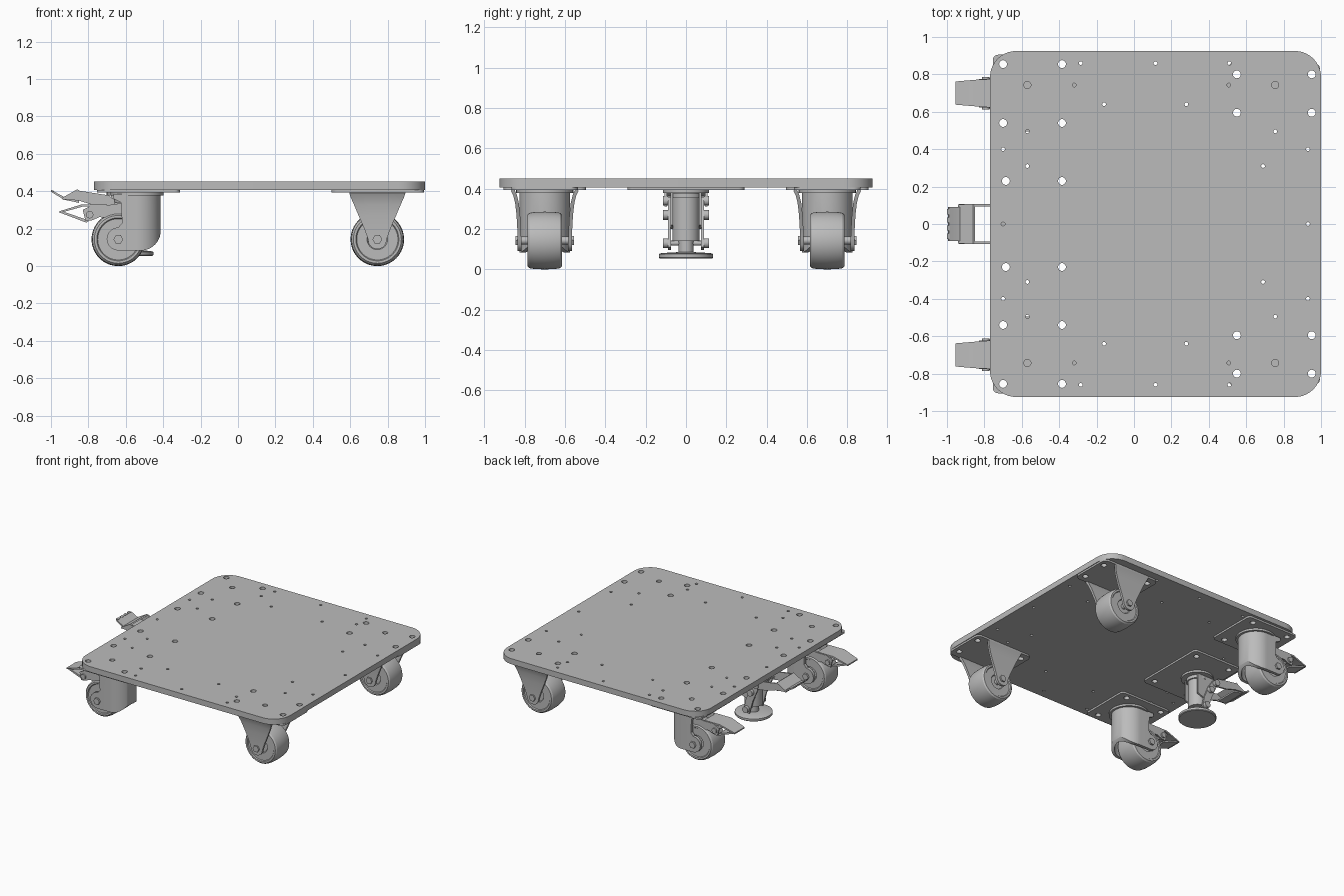
import bpy, bmesh
from math import sin, cos, pi, radians
from mathutils import Matrix, Vector

if "Cube" in bpy.data.objects:
    bpy.data.objects.remove(bpy.data.objects["Cube"])

grey = bpy.data.materials.new("plain_grey")
grey.use_nodes = True
grey.diffuse_color = (0.5, 0.5, 0.5, 1)
grey.node_tree.nodes["Principled BSDF"].inputs["Base Color"].default_value = (0.5, 0.5, 0.5, 1)


def add(name, mesh, loc=(0, 0, 0)):
    mesh.materials.clear()
    mesh.materials.append(grey)
    mesh.shade_smooth()
    mesh.set_sharp_from_angle(angle=radians(32))
    ob = bpy.data.objects.new(name, mesh)
    ob.location = loc
    bpy.context.collection.objects.link(ob)
    return ob


def finish(name, bm, loc=(0, 0, 0)):
    bmesh.ops.recalc_face_normals(bm, faces=bm.faces)
    mesh = bpy.data.meshes.new(name)
    bm.to_mesh(mesh)
    bm.free()
    return add(name, mesh, loc)


def bake(ob):
    """Apply modifiers or curve fill and return the resulting mesh object."""
    deps = bpy.context.evaluated_depsgraph_get()
    mesh = bpy.data.meshes.new_from_object(ob.evaluated_get(deps))
    name, loc = ob.name, ob.location.copy()
    bpy.data.objects.remove(ob)
    return add(name, mesh, loc)


def arc(cx, cy, r, a, b, n=10):
    return [(cx + r * cos(radians(a + (b - a) * i / n)),
             cy + r * sin(radians(a + (b - a) * i / n))) for i in range(n + 1)]


def rounded(x0, x1, y0, y1, r):
    return (arc(x1 - r, y1 - r, r, 0, 90) + arc(x0 + r, y1 - r, r, 90, 180)
            + arc(x0 + r, y0 + r, r, 180, 270) + arc(x1 - r, y0 + r, r, 270, 360))


def prism(name, outline, lo, hi, axis="y", loc=(0, 0, 0)):
    """Extrude an outline (x,z along y, or x,y along z)."""
    def put(p, d):
        return (p[0], d, p[1]) if axis == "y" else (p[0], p[1], d)
    bm = bmesh.new()
    face = bm.faces.new([bm.verts.new(put(p, lo)) for p in outline])
    new = bmesh.ops.extrude_face_region(bm, geom=[face])["geom"]
    shift = Vector(put((0, 0), hi - lo))
    bmesh.ops.translate(bm, vec=shift, verts=[v for v in new if isinstance(v, bmesh.types.BMVert)])
    return finish(name, bm, loc)


def lathe(name, profile, loc, axis="z", steps=48):
    """Spin (radius, height) points into a solid about the given axis."""
    bm = bmesh.new()
    vs = [bm.verts.new((r, 0, h)) for r, h in profile]
    es = [bm.edges.new(pair) for pair in zip(vs, vs[1:])]
    bmesh.ops.spin(bm, geom=vs + es, axis=(0, 0, 1), cent=(0, 0, 0), angle=2 * pi, steps=steps)
    bmesh.ops.remove_doubles(bm, verts=bm.verts, dist=1e-5)
    if axis == "y":
        bmesh.ops.rotate(bm, verts=bm.verts, matrix=Matrix.Rotation(pi / 2, 3, "X"))
    return finish(name, bm, loc)


def rod(name, r, half, loc, axis="z", steps=32):
    return lathe(name, [(0, -half), (r, -half), (r, half), (0, half)], loc, axis, steps)


def sheet(name, outline, holes, z0, z1):
    """Flat plate with round holes, made from a filled 2D curve."""
    cu = bpy.data.curves.new(name, "CURVE")
    cu.dimensions, cu.fill_mode, cu.extrude = "2D", "BOTH", (z1 - z0) / 2
    for loop in [outline] + [arc(x, y, r, 0, 360, 20)[:-1] for x, y, r in holes]:
        sp = cu.splines.new("POLY")
        sp.points.add(len(loop) - 1)
        for pt, (x, y) in zip(sp.points, loop):
            pt.co = (x, y, 0, 1)
        sp.use_cyclic_u = True
    ob = bpy.data.objects.new(name, cu)
    ob.location.z = (z0 + z1) / 2
    bpy.context.collection.objects.link(ob)
    return bake(ob)


# Deck with mounting holes, mirrored across y
mounts = [(x, y, .021) for xs, ys in (((-.7, -.385), (.54, .855)), ((.55, .95), (.595, .8)),
                                      ((-.685, -.385), (.23,))) for x in xs for y in ys]
small = [(-.285, .86), (.115, .86), (.51, .86), (-.32, .743), (.507, .743), (-.16, .64), (.28, .64),
         (-.57, .495), (.755, .495), (-.7, .4), (.93, .4), (-.57, .31), (.69, .31)]
pins = [(x, .743, .019) for x in (-.57, .755)]
half = mounts + pins + [(x, y, .01) for x, y in small]
middle = [(-.7, 0, .01), (.93, 0, .01)]


def mirrored(hs):
    return hs + [(x, -y, r) for x, y, r in hs]


sheet("deck", rounded(-.77, 1, -.925, .925, .14), mirrored(half) + middle, .407, .451)


def mount_plate(name, x0, x1, y0, y1, r):
    hs = [h for h in mirrored(mounts) if x0 < h[0] < x1 and y0 < h[1] < y1]
    sheet(name, rounded(x0, x1, y0, y1, r), hs, .393, .407)


def wheel(name, x, y):
    side = [(0, .07), (.05, .07), (.055, .078), (.11, .078), (.115, .085), (.128, .085),
            (.137, .075), (.141, .05), (.143, 0)]
    lathe(name, side + [(r, -h) for r, h in side[-2::-1]], (x, y, .143), "y", 64)


# Fixed casters
def fixed_leg(name, x, y, s):
    bm = bmesh.new()
    rows = [(.16, .395, .15), (.148, .37, .142), (.138, .33, .125), (.131, .27, .1), (.127, .2, .07),
            (.125, .15, .052), (.125, .12, .046), (.125, .1, .03), (.125, .092, .012)]
    vs = [[bm.verts.new((w * k, s * d, z)) for k in (-1, -.4, .4, 1)] for d, z, w in rows]
    for a, b in zip(vs, vs[1:]):
        for i in range(3):
            bm.faces.new((a[i], a[i + 1], b[i + 1], b[i]))
    ob = finish(name, bm, (x, y, 0))
    mod = ob.modifiers.new("thickness", "SOLIDIFY")
    mod.thickness, mod.offset = .018, 0
    bake(ob)


for tag, y in (("left", .7), ("right", -.7)):
    x = .745
    mount_plate("fixed_plate_" + tag, .5, 1 - .005, y - .165, y + .165, .04)
    for s in (1, -1):
        fixed_leg("fixed_leg_" + tag, x, y, s)
        rod("fixed_axle_nut", .026, .008, (x, y + s * .138, .143), "y", 6)
    wheel("fixed_wheel_" + tag, x, y)
    rod("fixed_axle_" + tag, .02, .14, (x, y, .143), "y")

# Swivel casters with brake pedals
fork_side = ([(-.125, .385), (-.125, .36), (-.085, .34), (-.08, .23)]
             + arc(-.1, .145, .062, 90, 270) + arc(.02, .19, .107, 270, 360) + [(.126, .385)])
for tag, y in (("left", .7), ("right", -.7)):
    x = -.54
    mount_plate("swivel_plate_" + tag, -.755, -.31, y - .205, y + .205, .03)
    rod("swivel_bearing_" + tag, .142, .009, (x, y, .387))
    rod("swivel_crown_" + tag, .123, .02, (x, y, .36), steps=48)
    # U-shaped housing trimmed to its side outline
    u_shape = ([(-.2, -.125)] + arc(0, 0, .125, -90, 90, 24) + [(-.2, .125), (-.2, .102)]
               + arc(0, 0, .102, 90, -90, 24) + [(-.2, -.102)])
    fork = prism("swivel_fork_" + tag, u_shape, .05, .4, "z", (x, y, 0))
    cutter = prism("fork_cutter", fork_side, -.2, .2, "y", (x, y, 0))
    cutter.hide_render = True
    mod = fork.modifiers.new("trim", "BOOLEAN")
    mod.operation, mod.object, mod.solver = "INTERSECT", cutter, "EXACT"
    bpy.context.view_layer.update()
    bake(fork)
    bpy.data.objects.remove(cutter)
    wheel("swivel_wheel_" + tag, -.64, y)
    rod("swivel_axle_" + tag, .018, .13, (-.64, y, .143), "y")
    for s in (1, -1):
        rod("swivel_axle_nut", .026, .008, (-.64, y + s * .132, .143), "y", 6)
        cheek = [(-.83, .3), (-.815, .24), (-.78, .245), (-.74, .262), (-.68, .255), (-.63, .2),
                 (-.6, .22), (-.6, .34), (-.7, .325), (-.78, .325)]
        prism("brake_cheek_" + tag, cheek, -.006, .006, "y", (0, y + s * .07, 0))
        rod("brake_pivot_cap", .02, .007, (-.793, y + s * .08, .275), "y", 16)
    rod("brake_pivot_" + tag, .012, .08, (-.793, y, .275), "y")
    pedal = [(-.955, .283), (-.83, .318), (-.7, .318), (-.7, .33), (-.835, .33), (-.955, .293)]
    ob = prism("brake_pedal_" + tag, pedal, -.072, .072, "y", (0, y, 0))
    for v in ob.data.vertices:
        if v.co.x < -.9:
            v.co.y *= .86
    prism("brake_release_" + tag, [(-.95, .285), (-.81, .232), (-.8, .24), (-.82, .252), (-.94, .293)],
          -.055, .055, "y", (0, y, 0))

# Levelling foot in the middle of the tail end
mount_plate("foot_plate", -.745, -.325, -.29, .29, .03)
fx = -.587
rod("foot_flange", .115, .008, (fx, 0, .386))
rod("foot_column", .067, .12, (fx, 0, .26))
rod("foot_collar", .078, .012, (fx, 0, .365))
rod("foot_stem", .037, .04, (fx, 0, .11))
lathe("foot_pad", [(0, .055), (.13, .055), (.135, .06), (.135, .076), (.12, .081), (.05, .085), (0, .085)],
      (fx, 0, 0))

# Clamp linkage and step lever
for s in (1, -1):
    lever = [(-.935, .358), (-.86, .405), (-.83, .4), (-.69, .378), (-.66, .35), (-.67, .312),
             (-.77, .325), (-.85, .35)]
    prism("lever_cheek", lever, -.006, .006, "y", (0, s * .1, 0))
    link = [(-.70, .34), (-.66, .36), (-.62, .3), (-.58, .2), (-.56, .11), (-.61, .095), (-.64, .2)]
    prism("clamp_link", link, -.007, .007, "y", (0, s * .082, 0))
    bracket = [(-.68, .38), (-.53, .38), (-.53, .22), (-.58, .2), (-.66, .28)]
    prism("clamp_bracket", bracket, -.006, .006, "y", (0, s * .07, 0))
    for px, pz in ((-.68, .34), (-.63, .27), (-.59, .13)):
        rod("clamp_bolt", .024, .012, (px, s * .102, pz), "y", 16)
for px, pz in ((-.68, .34), (-.59, .13)):
    rod("clamp_pin", .012, .1, (px, 0, pz), "y")
prism("lever_top", [(-.935, .352), (-.86, .398), (-.85, .405), (-.86, .41), (-.94, .365)], -.105, .105)
prism("lever_step", [(-.995, .394), (-.93, .355), (-.85, .338), (-.85, .35), (-.925, .367), (-.99, .402)],
      -.09, .09)
for i in range(4):
    ty = -.066 + i * .044
    prism("step_tooth", [(-1, .398), (-.985, .39), (-.985, .402), (-1, .407)], ty - .014, ty + .014)
